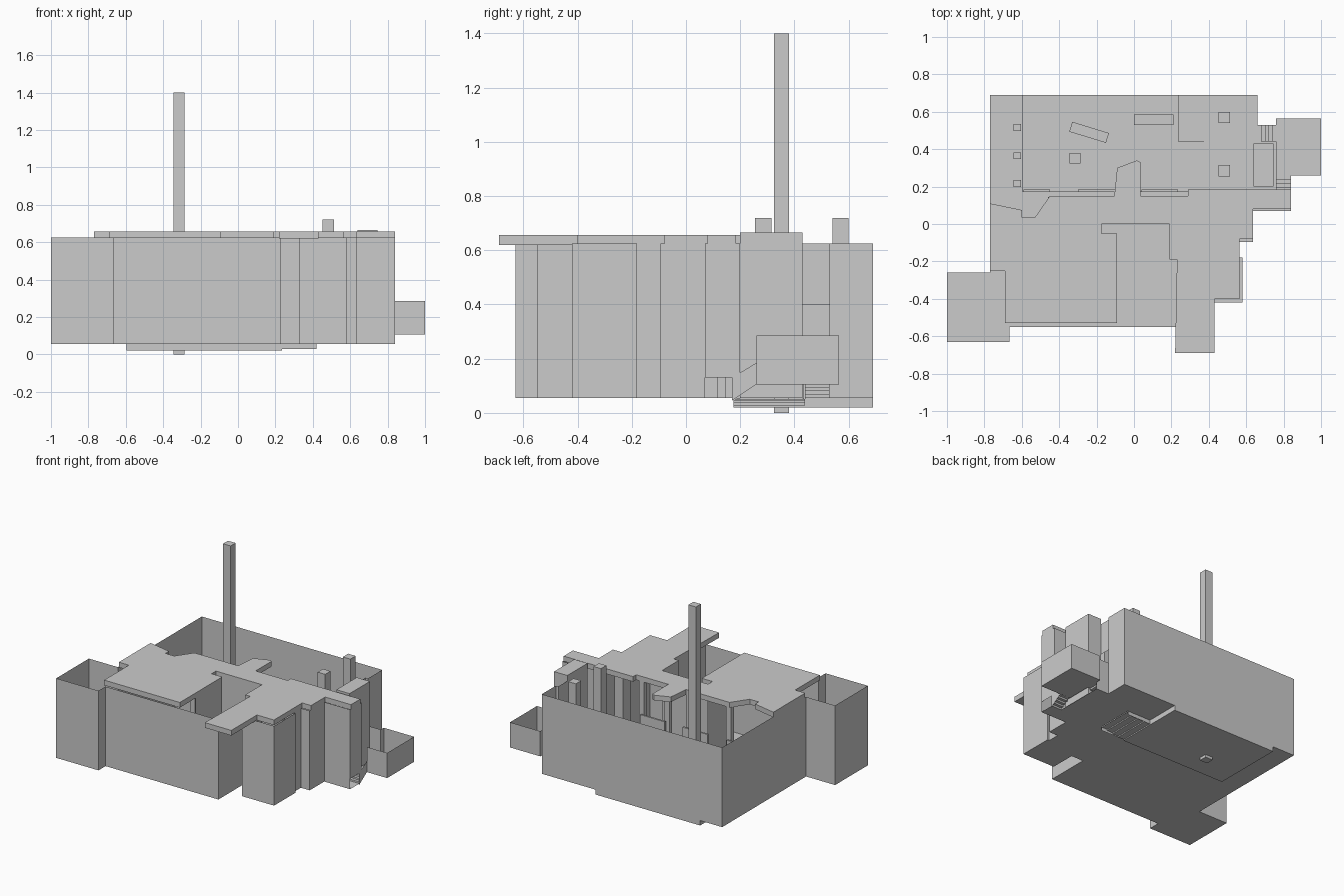
import bpy, bmesh, math
from mathutils import Matrix

if "Cube" in bpy.data.objects:
    bpy.data.objects.remove(bpy.data.objects["Cube"])

FLOOR, TOP, SUNK = 0.055, 0.625, 0.02


def finish(name, bm):
    bmesh.ops.recalc_face_normals(bm, faces=bm.faces)
    me = bpy.data.meshes.new(name)
    bm.to_mesh(me)
    bm.free()
    ob = bpy.data.objects.new(name, me)
    bpy.context.collection.objects.link(ob)
    return ob


def sheet(name, pts):
    """Flat single-sided polygon."""
    bm = bmesh.new()
    bm.faces.new([bm.verts.new(p) for p in pts])
    return finish(name, bm)


def level(name, outline, z):
    return sheet(name, [(x, y, z) for x, y in outline])


def rect(x0, x1, y0, y1):
    return [(x0, y0), (x1, y0), (x1, y1), (x0, y1)]


def wall(name, path, z0, z1, closed=False):
    """Paper-thin wall following a plan path."""
    bm = bmesh.new()
    lo = [bm.verts.new((x, y, z0)) for x, y in path]
    hi = [bm.verts.new((x, y, z1)) for x, y in path]
    n = len(path)
    for i in range(n if closed else n - 1):
        j = (i + 1) % n
        bm.faces.new((lo[i], lo[j], hi[j], hi[i]))
    return finish(name, bm)


def prism(name, outline, z0, z1):
    bm = bmesh.new()
    f = bm.faces.new([bm.verts.new((x, y, z0)) for x, y in outline])
    new = bmesh.ops.extrude_face_region(bm, geom=[f])["geom"]
    bmesh.ops.translate(bm, vec=(0, 0, z1 - z0),
                        verts=[v for v in new if isinstance(v, bmesh.types.BMVert)])
    return finish(name, bm)


def block(name, cx, cy, sx, sy, z0, z1, turn=0):
    ob = prism(name, rect(-sx / 2, sx / 2, -sy / 2, sy / 2), z0, z1)
    ob.data.transform(Matrix.Translation((cx, cy, 0)) @ Matrix.Rotation(math.radians(turn), 4, 'Z'))
    return ob


# Outer walls, left and front run around to the right side
front_run = [(-0.77, -0.26), (-1, -0.26), (-1, -0.63), (-0.665, -0.63), (-0.665, -0.55),
             (0.23, -0.55), (0.23, -0.24), (0.325, -0.24), (0.325, -0.42), (0.58, -0.42),
             (0.58, -0.18), (0.565, -0.18), (0.565, -0.095), (0.635, -0.095), (0.635, 0.07),
             (0.84, 0.07)]
wall("outer_walls", [(0.66, 0.53), (0.66, 0.69), (-0.77, 0.69)] + front_run, FLOOR, TOP)
wall("right_wall_over_opening", [(0.84, 0.07), (0.84, 0.2), (0.745, 0.2)], 0.13, TOP)
wall("wall_over_corridor", [(0.64, 0.43), (0.64, 0.53), (0.66, 0.53)], 0.4, TOP)

# Upper floor around the sunken room
level("main_floor", front_run + [(0.84, 0.175), (-0.77, 0.175)], FLOOR)
for name, r in (("left_walkway", (-0.77, -0.595, 0.175, 0.69)),
                ("back_right_floor", (0.235, 0.66, 0.44, 0.69)),
                ("right_floor", (0.42, 0.76, 0.175, 0.44)),
                ("corridor_floor", (0.64, 0.76, 0.44, 0.53))):
    level(name, rect(*r), FLOOR)

# Sunken room and its stairs
level("sunken_floor", rect(-0.595, 0.235, 0.175, 0.69), SUNK)
wall("sunken_back_and_left_edge", [(0.235, 0.44), (0.235, 0.69), (-0.595, 0.69), (-0.595, 0.175),
                                   (0.235, 0.175)], SUNK, FLOOR)
for i in range(4):
    z = SUNK + 0.008 * (i + 1)
    x = 0.235 + 0.046 * i
    level("pit_tread", rect(x, x + 0.046, 0.175, 0.44), z)
    wall("pit_riser", [(x, 0.175), (x, 0.44)], z - 0.008, z)
for y in (0.175, 0.44):
    wall("pit_side", [(0.235, y), (0.42, y)], 0.028, FLOOR)

# Low annex on the right, open on top
annex = rect(0.76, 1.0, 0.26, 0.565)
level("annex_floor", annex, 0.105)
wall("annex_walls", [(0.84, 0.26), (1, 0.26), (1, 0.565), (0.76, 0.565), (0.76, 0.53)], 0.105, 0.285)
wall("corridor_back_wall", [(0.66, 0.53), (0.76, 0.53)], FLOOR, 0.285)

# Steps up to the annex from the two passages
for i in range(4):
    z = FLOOR + 0.0125 * (i + 1)
    y, x = 0.175 + 0.021 * i, 0.68 + 0.02 * i
    level("side_tread", rect(0.76, 0.84, y, y + 0.021), z)
    wall("side_riser", [(0.76, y), (0.84, y)], z - 0.0125, z)
    level("corridor_tread", rect(x, x + 0.02, 0.44, 0.53), z)
    wall("corridor_riser", [(x, 0.44), (x, 0.53)], z - 0.0125, z)
sheet("side_stair_wall", [(0.84, 0.17, 0.045), (0.84, 0.26, 0.105),
                          (0.84, 0.26, 0.185), (0.84, 0.17, 0.13)])

# Flat roof slab with its cut-outs
prism("roof_slab", [
    (-0.77, 0.11), (-0.6, 0.075), (-0.6, 0.035), (-0.53, 0.035), (-0.45, 0.15), (-0.105, 0.15),
    (-0.09, 0.3), (0.015, 0.34), (0.035, 0.33), (0.035, 0.15), (0.29, 0.15), (0.29, 0.185),
    (0.84, 0.185), (0.84, 0.08), (0.635, 0.08), (0.635, -0.08), (0.565, -0.08), (0.565, -0.4),
    (0.43, -0.4), (0.43, -0.69), (0.22, -0.69), (0.23, -0.19), (0.19, -0.19), (0.19, 0),
    (-0.175, 0), (-0.175, -0.05), (-0.09, -0.05), (-0.09, -0.53), (-0.69, -0.53),
    (-0.69, -0.25), (-0.77, -0.25)], 0.62, 0.657)

# Partition walls below the roof
wall("bay_back_wall", [(-0.175, 0), (0.19, 0), (0.19, -0.19)], FLOOR, 0.62)
wall("bay_left_wall", [(-0.09, -0.05), (-0.09, -0.35)], FLOOR, 0.62)
for x0, x1 in ((-0.59, -0.45), (-0.3, -0.1), (0.04, 0.235)):
    prism("back_partition", rect(x0, x1, 0.172, 0.185), FLOOR, 0.4)
for x in (-0.44, -0.12, 0.05, 0.25):
    block("roof_post", x, 0.13, 0.04, 0.03, FLOOR, 0.62)

# Tall shaft, pole, chimneys
block("tall_shaft", 0.6925, 0.315, 0.105, 0.23, FLOOR, 0.665)
block("tall_pole", -0.315, 0.352, 0.06, 0.056, 0, 1.4)
for y in (0.285, 0.57):
    block("chimney", 0.483, y, 0.06, 0.06, FLOOR, 0.72)

# Furniture in the sunken room and short posts beside it
block("turned_bench", -0.24, 0.49, 0.205, 0.055, SUNK, 0.12, -17)
block("back_bench", 0.105, 0.558, 0.21, 0.055, SUNK, 0.12)
for y in (0.217, 0.365, 0.517):
    block("short_post", -0.625, y, 0.04, 0.037, FLOOR, 0.2)
